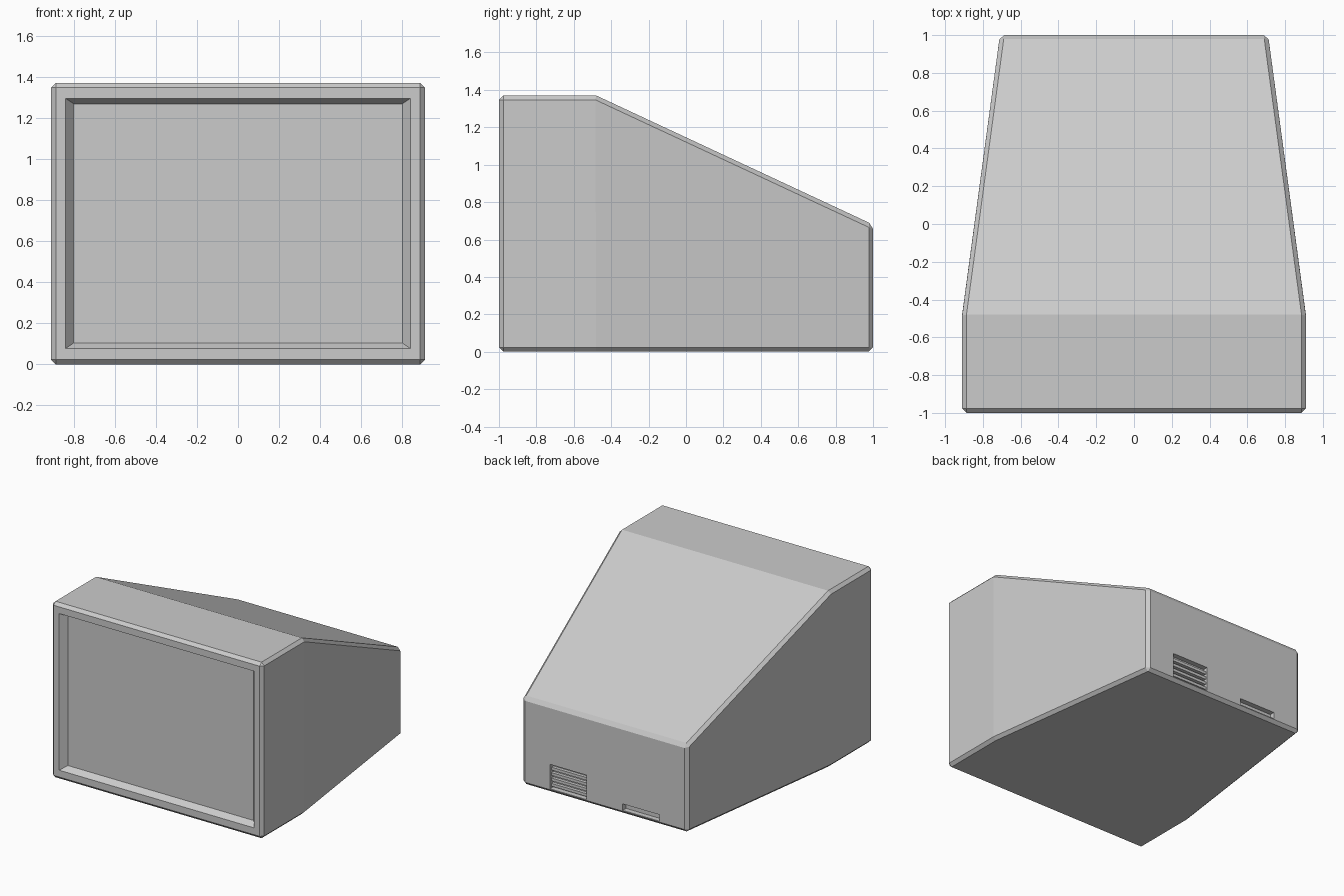
import bpy, bmesh, math

if "Cube" in bpy.data.objects:
    bpy.data.objects.remove(bpy.data.objects["Cube"])


def loft(name, sections, bevel=0.0):
    """Loft rectangles (y, x0, x1, z0, z1) along y, optionally chamfering sharp edges."""
    bm = bmesh.new()
    rings = [[bm.verts.new(p) for p in ((x0, y, z0), (x1, y, z0), (x1, y, z1), (x0, y, z1))]
             for y, x0, x1, z0, z1 in sections]
    bm.faces.new(rings[0])
    bm.faces.new(rings[-1][::-1])
    for a, b in zip(rings, rings[1:]):
        for i in range(4):
            j = (i + 1) % 4
            bm.faces.new((a[j], a[i], b[i], b[j]))
    bmesh.ops.recalc_face_normals(bm, faces=bm.faces)
    if bevel:
        # merge the coplanar base so its cross edge does not disturb the chamfer
        sharp = [e for e in bm.edges if e.calc_face_angle() > math.radians(35)]
        bmesh.ops.bevel(bm, geom=sharp, offset=bevel, segments=1, profile=0.5,
                        affect='EDGES', clamp_overlap=True)
    mesh = bpy.data.meshes.new(name)
    bm.to_mesh(mesh)
    bm.free()
    ob = bpy.data.objects.new(name, mesh)
    bpy.context.collection.objects.link(ob)
    return ob


def cut(target, cutter):
    """Subtract a cutter and hide it."""
    mod = target.modifiers.new(cutter.name, 'BOOLEAN')
    mod.operation = 'DIFFERENCE'
    mod.solver = 'EXACT'
    mod.object = cutter
    cutter.hide_render = True
    cutter.hide_viewport = True


# Wedge-backed housing
housing = loft("housing", [(-1, -0.91, 0.91, 0, 1.37),
                           (-0.48, -0.91, 0.91, 0, 1.37),
                           (1, -0.71, 0.71, 0, 0.68)], bevel=0.023)

# Screen recess with sloping borders (flares past the front face)
cut(housing, loft("screen_cutter", [(-1.05, -0.88, 0.88, 0.048, 1.322),
                                    (-0.95, -0.80, 0.80, 0.104, 1.268)]))

# Rear vent and port recesses
cut(housing, loft("vent_cutter", [(0.96, 0.155, 0.47, 0.03, 0.22), (1.1, 0.155, 0.47, 0.03, 0.22)]))
cut(housing, loft("port_cutter", [(0.96, -0.47, -0.155, 0.03, 0.08), (1.1, -0.47, -0.155, 0.03, 0.08)]))

# Vent slats
for i in range(4):
    z = 0.045 + i * 0.042
    loft("vent_slat", [(0.955, 0.15, 0.475, z, z + 0.022), (0.985, 0.15, 0.475, z, z + 0.022)])
